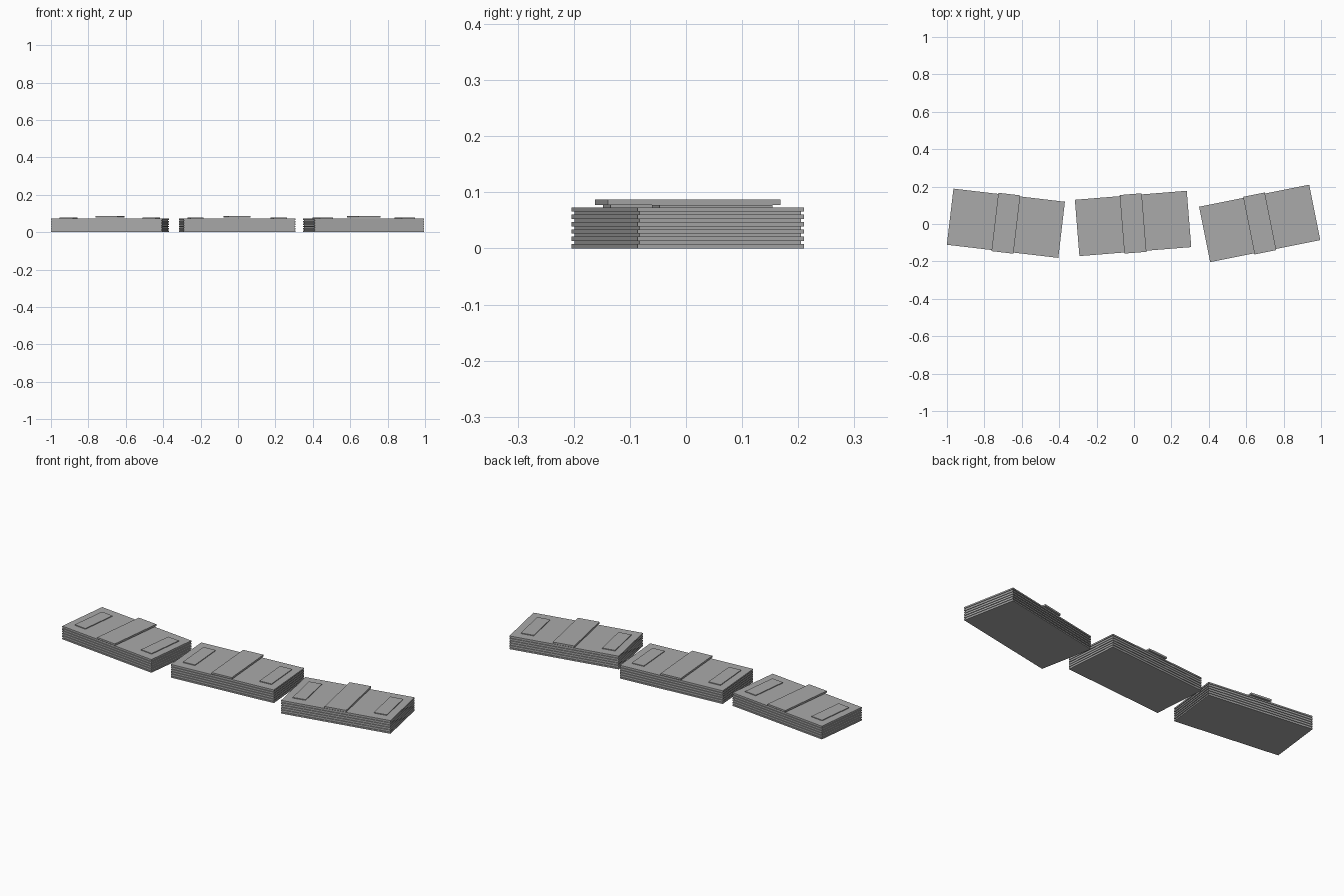
import bpy
from math import radians
from mathutils import Matrix, Vector

cube = bpy.data.objects.get("Cube")
if cube:
    bpy.data.objects.remove(cube, do_unlink=True)

grey = bpy.data.materials.new("paper grey")
grey.use_nodes = True
colour = (0.4, 0.4, 0.4, 1)
grey.diffuse_color = colour
grey.node_tree.nodes["Principled BSDF"].inputs["Base Color"].default_value = colour

LENGTH, DEPTH = 0.6, 0.302
SHEETS, SHEET_T, PITCH = 6, 0.0078, 0.0131
TOP = (SHEETS - 1) * PITCH + SHEET_T


def box(name, size, x, z, place):
    """Box with its base at height z, placed in a bundle's own frame."""
    bpy.ops.mesh.primitive_cube_add(size=1)
    ob = bpy.context.object
    ob.name = name
    ob.data.transform(Matrix.Diagonal((*size, 1)))
    ob.matrix_world = place @ Matrix.Translation((x, 0, z + size[2] / 2))
    ob.data.materials.append(grey)


bundles = {
    "right": (-0.685, 0.004, -6.7),
    "middle": (-0.005, 0.003, 4.6),
    "left": (0.672, 0.003, 11.3),
}

for side, (x, y, angle) in bundles.items():
    place = Matrix.Translation((x, y, 0)) @ Matrix.Rotation(radians(angle), 4, "Z")
    # Stacked sheets with a slightly recessed core showing between them
    for i in range(SHEETS):
        box(f"{side}_sheet_{i + 1}", (LENGTH, DEPTH, SHEET_T), 0, i * PITCH, place)
    box(f"{side}_core", (LENGTH - 0.008, DEPTH - 0.008, TOP - 0.004), 0, 0.002, place)
    # Raised panels at both ends of the top sheet
    for end, px in (("right", -0.223), ("left", 0.223)):
        box(f"{side}_panel_{end}", (0.071, 0.205, 0.004), px, TOP, place)
    # Wrapper strip across the middle, overhanging front and back
    box(f"{side}_wrapper", (0.118, 0.314, 0.01), 0, TOP + 0.004, place)
